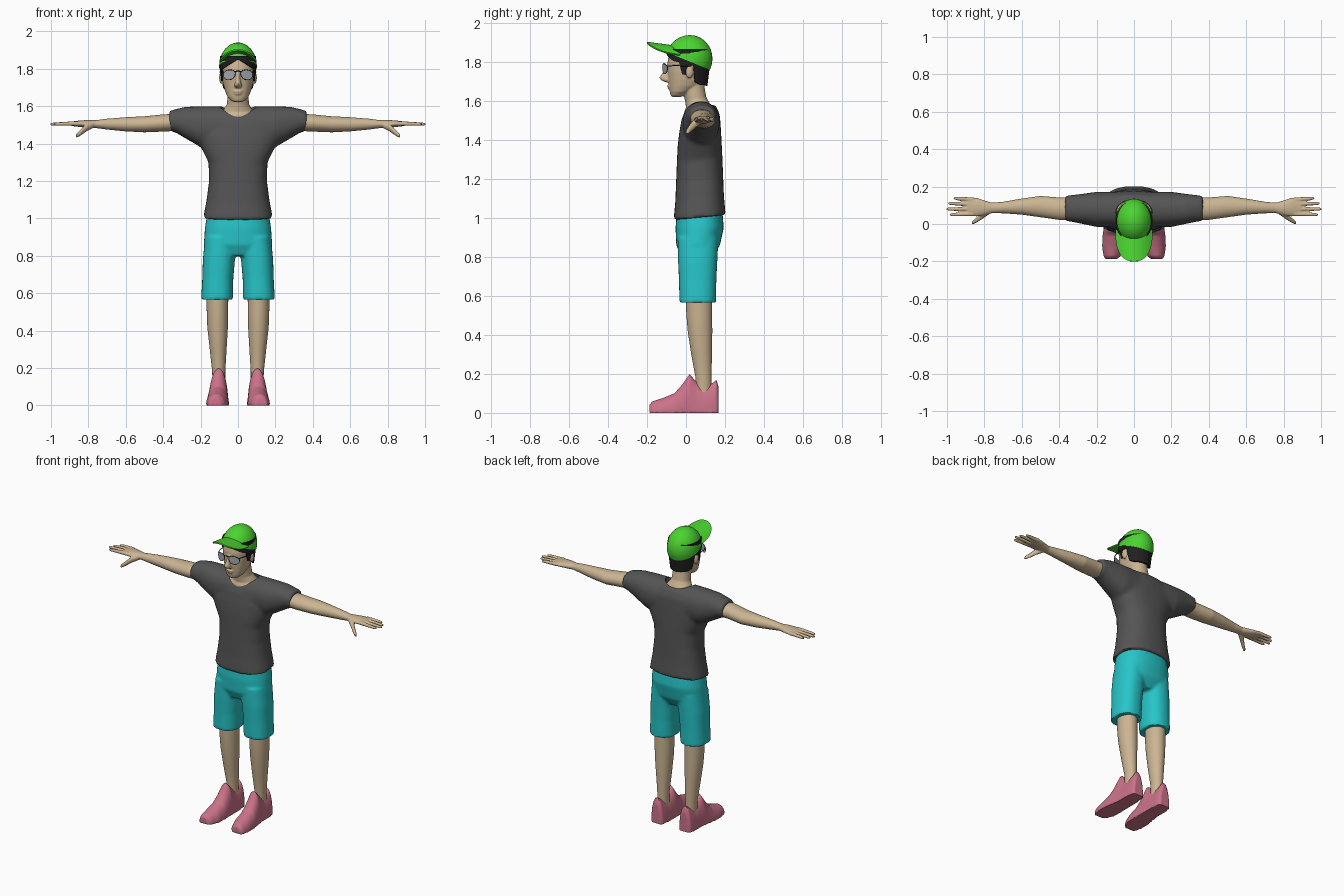
import bpy, bmesh
from math import sin, cos, pi, radians, copysign
from mathutils import Vector, Matrix

if "Cube" in bpy.data.objects:
    bpy.data.objects.remove(bpy.data.objects["Cube"])


def mat(name, c):
    m = bpy.data.materials.new(name)
    m.diffuse_color = (*c, 1)
    m.use_nodes = True
    m.node_tree.nodes["Principled BSDF"].inputs["Base Color"].default_value = m.diffuse_color
    return m


SKIN = mat("skin", (0.60, 0.46, 0.29))
CLOTH = mat("shirt_cloth", (0.09, 0.09, 0.09))
TEAL = mat("shorts_cloth", (0.02, 0.56, 0.58))
PINK = mat("shoe_pink", (0.60, 0.17, 0.25))
GREEN = mat("cap_green", (0.07, 0.66, 0.03))
BLACK = mat("hair_black", (0.015, 0.014, 0.014))
LENS = mat("lens_grey", (0.36, 0.38, 0.41))


def loft(bm, rings, axis='z', p=2.0, n=32, tilt=0, floor=False, caps=True):
    """Skin superellipse rings (t, a, b, ra, rb) strung along an axis."""
    loops = []
    for t, a, b, ra, rb in rings:
        loop = []
        for i in range(n):
            c, s = cos(2 * pi * i / n), sin(2 * pi * i / n)
            u = a + ra * copysign(abs(c) ** (2 / p), c)
            v = b + rb * copysign(abs(s) ** (2 / p), s)
            if floor:
                v = max(v, 0)
            co = {'x': (t, u, v), 'y': (u, t, v), 'z': (u, v, t + tilt * (v - b))}[axis]
            loop.append(bm.verts.new(co))
        loops.append(loop)
    for l0, l1 in zip(loops, loops[1:]):
        for i in range(n):
            j = (i + 1) % n
            bm.faces.new((l0[i], l0[j], l1[j], l1[i]))
    if caps:
        bm.faces.new(loops[0])
        bm.faces.new(loops[-1])


def ball(bm, loc, size):
    m = Matrix.Translation(loc) @ Matrix.Diagonal((*size, 1))
    bmesh.ops.create_uvsphere(bm, u_segments=20, v_segments=12, radius=1, matrix=m)


def sheet(bm, fn, nu, nv):
    """Grid surface from fn(u, v), both 0..1."""
    g = [[bm.verts.new(fn(i / nu, j / nv)) for j in range(nv + 1)] for i in range(nu + 1)]
    for i in range(nu):
        for j in range(nv):
            bm.faces.new((g[i][j], g[i + 1][j], g[i + 1][j + 1], g[i][j + 1]))


def finish(name, bm, material, mirror=False, voxel=0, smooth=3, solid=0, cutter=None):
    """Make the object, blend its pieces, apply modifiers and shade."""
    bmesh.ops.recalc_face_normals(bm, faces=bm.faces)
    ob = bpy.data.objects.new(name, bpy.data.meshes.new(name))
    bm.to_mesh(ob.data)
    bm.free()
    bpy.context.collection.objects.link(ob)
    if solid:
        m = ob.modifiers.new("solid", 'SOLIDIFY')
        m.thickness, m.offset = solid, 0
    if mirror:
        m = ob.modifiers.new("mirror", 'MIRROR')
        m.use_clip = False
        m.use_mirror_merge = False
    if voxel:
        m = ob.modifiers.new("blend", 'REMESH')
        m.mode, m.voxel_size = 'VOXEL', voxel
        m = ob.modifiers.new("smooth", 'SMOOTH')
        m.factor, m.iterations = 0.5, smooth
    if cutter:
        m = ob.modifiers.new("cut", 'BOOLEAN')
        m.operation, m.object, m.solver = 'DIFFERENCE', cutter, 'EXACT'
    dg = bpy.context.evaluated_depsgraph_get()
    me = bpy.data.meshes.new_from_object(ob.evaluated_get(dg))
    ob.modifiers.clear()
    ob.data = me
    me.materials.clear()
    if material:
        me.materials.append(material)
    for o in bpy.context.selected_objects:
        o.select_set(False)
    ob.select_set(True)
    bpy.context.view_layer.objects.active = ob
    bpy.ops.object.shade_smooth_by_angle(angle=radians(45))
    return ob


def tube(name, pts, r, material, cyclic=False):
    cu = bpy.data.curves.new(name, 'CURVE')
    cu.dimensions, cu.bevel_depth, cu.bevel_resolution = '3D', r, 2
    sp = cu.splines.new('POLY')
    sp.points.add(len(pts) - 1)
    for q, co in zip(sp.points, pts):
        q.co = (*co, 1)
    sp.use_cyclic_u = cyclic
    cu.materials.append(material)
    bpy.context.collection.objects.link(bpy.data.objects.new(name, cu))


# Neck hole cutter
bm = bmesh.new()
loft(bm, [(1.552, 0, .062, .094, .070), (1.70, 0, .062, .108, .075)], tilt=.3)
cut = finish("neck_hole_cutter", bm, None)
cut.hide_render = True
cut.hide_viewport = False

# Shirt: torso plus shoulder yoke with sleeves
bm = bmesh.new()
loft(bm, [(1.0, 0, .07, .187, .133)], p=2.4, tilt=.12, caps=False)
first = list(bm.verts)
bmesh.ops.delete(bm, geom=first, context='VERTS')
loft(bm, [(1.003, 0, .07, .186, .134), (1.1, 0, .07, .168, .125), (1.2, 0, .07, .155, .121),
          (1.3, 0, .07, .158, .117), (1.38, 0, .07, .198, .113), (1.45, 0, .072, .23, .107),
          (1.52, 0, .076, .2, .098), (1.575, 0, .082, .13, .07)], p=2.4, tilt=.1)
side = [(.05, .075, 1.485, .095, .113), (.12, .077, 1.485, .095, .115), (.2, .078, 1.49, .094, .109),
        (.28, .081, 1.512, .08, .085), (.33, .083, 1.521, .072, .064), (.368, .084, 1.522, .068, .052)]
loft(bm, [(-x, *r) for x, *r in side[::-1]] + side, 'x', p=2.2)
finish("shirt", bm, CLOTH, voxel=.011, smooth=4, cutter=cut)

# Shorts: hips and two legs
bm = bmesh.new()
loft(bm, [(1.025, 0, .07, .165, .118), (.95, 0, .07, .177, .124), (.86, 0, .062, .183, .112),
          (.80, 0, .057, .165, .08)], p=2.3)
for s in (1, -1):
    loft(bm, [(.566, s * .112, .06, .085, .094), (.68, s * .108, .06, .083, .096),
              (.78, s * .102, .06, .086, .101), (.9, s * .088, .062, .088, .105)], p=2.3)
finish("shorts", bm, TEAL, voxel=.009)

# Bare legs
bm = bmesh.new()
loft(bm, [(.09, .102, .09, .034, .04), (.18, .103, .09, .035, .041), (.3, .106, .08, .045, .053),
          (.42, .109, .072, .055, .063), (.5, .11, .068, .057, .066), (.63, .11, .066, .059, .069)])
finish("legs", bm, SKIN, mirror=True)

# Shoes: flat-soled sections from toe to heel
bm = bmesh.new()
shoe = [(-.188, .122, .03, .042), (-.172, .117, .046, .06), (-.12, .111, .06, .076), (-.06, .108, .06, .1),
        (-.02, .106, .056, .145), (.018, .104, .052, .2), (.05, .103, .05, .165), (.09, .103, .05, .138),
        (.13, .103, .048, .15), (.157, .103, .043, .17), (.168, .103, .032, .13)]
loft(bm, [(y, x, 0, w, h) for y, x, w, h in shoe], 'y', p=2.1, floor=True)
finish("shoes", bm, PINK, mirror=True, voxel=.006, smooth=2)

# Arms with palm, fingers and thumb
bm = bmesh.new()
loft(bm, [(.3, .08, 1.515, .06, .046), (.4, .082, 1.51, .06, .046), (.5, .093, 1.503, .057, .043),
          (.6, .093, 1.503, .043, .038), (.7, .088, 1.504, .031, .029), (.76, .086, 1.504, .028, .021),
          (.80, .086, 1.505, .04, .021), (.84, .09, 1.506, .05, .018), (.88, .092, 1.506, .049, .013),
          (.895, .092, 1.506, .044, .01)], 'x')
for y0, y1, tip in ((.053, .05, .985), (.08, .08, 1.004), (.106, .11, .993), (.131, .138, .965)):
    loft(bm, [(.86, y0, 1.507, .012, .012), (.93, (y0 + y1) / 2, 1.506, .0105, .0105),
              (tip - .012, y1, 1.504, .009, .008), (tip, y1, 1.504, .005, .005)], 'x', n=12)
loft(bm, [(.775, .07, 1.5, .018, .018), (.81, .045, 1.485, .018, .02), (.84, .022, 1.46, .014, .017),
          (.862, .008, 1.443, .01, .012), (.868, .005, 1.438, .005, .006)], 'x', n=14)
finish("arms", bm, SKIN, mirror=True, voxel=.0045, smooth=2)

# Head, neck, nose, lips, chin and ears
bm = bmesh.new()
loft(bm, [(1.622, 0, -.05, .022, .02), (1.63, 0, -.043, .038, .036), (1.65, 0, -.028, .056, .056),
          (1.68, 0, -.008, .069, .08), (1.71, 0, .001, .077, .092), (1.75, 0, .005, .083, .1),
          (1.8, 0, .008, .087, .103), (1.85, 0, .012, .082, .098), (1.89, 0, .015, .06, .07)], p=2.2)
loft(bm, [(1.5, 0, .065, .11, .075), (1.56, 0, .062, .1, .07), (1.578, 0, .062, .078, .062),
          (1.61, 0, .05, .059, .055), (1.66, 0, .04, .056, .056), (1.72, 0, .035, .055, .055)], tilt=.15)
loft(bm, [(1.698, 0, -.093, .012, .012), (1.708, 0, -.1, .021, .028), (1.722, 0, -.105, .018, .032),
          (1.75, 0, -.098, .011, .021), (1.785, 0, -.09, .009, .012)], n=16)
ball(bm, (0, -.083, 1.679), (.026, .014, .006))
ball(bm, (0, -.081, 1.667), (.022, .013, .007))
ball(bm, (0, -.062, 1.64), (.024, .019, .016))
for s in (1, -1):
    ball(bm, (s * .089, .018, 1.752), (.012, .02, .033))
finish("head", bm, SKIN, voxel=.005, smooth=2)


# Hair with fringe, sideburns and nape
def hair(u, v):
    d = abs(u - .5) * 360
    keys = [(0, 1.85), (50, 1.805), (66, 1.80), (70, 1.74), (86, 1.735), (90, 1.785), (104, 1.785),
            (110, 1.70), (130, 1.685), (181, 1.68)]
    for (a, za), (b, zb) in zip(keys, keys[1:]):
        if a <= d <= b:
            low = za + (zb - za) * (d - a) / (b - a)
            break
    z = 1.868 + (low - 1.868) * v
    f = 1 - max(0, 1.8 - z) * 1.2
    t = (u - .5) * 2 * pi
    return (.09 * f * sin(t), .012 - .106 * f * cos(t), z)


bm = bmesh.new()
sheet(bm, hair, 90, 8)
bmesh.ops.remove_doubles(bm, verts=bm.verts, dist=1e-5)
finish("hair", bm, BLACK, solid=.014)

# Cap dome, tipped back
bm = bmesh.new()
loft(bm, [(.126 * sin(a), 0, 0, .101 * cos(a), .12 * cos(a))
          for a in (radians(k) for k in (-4, 8, 20, 32, 44, 56, 68, 78, 86, 89.5))])
bmesh.ops.transform(bm, verts=bm.verts,
                    matrix=Matrix.Translation((0, .015, 1.815)) @ Matrix.Rotation(radians(-22), 4, 'X'))
finish("cap_dome", bm, GREEN)


# Cap brim, arched across and rounded in plan
def brim(u, v):
    s = -cos(pi * u)
    x = .096 * s
    y = -.03 - v * (.03 + .14 * (1 - abs(s) ** 2.6) ** .5)
    return (x, y, 1.888 + .13 * (-y - .1) - 4.5 * x * x)


bm = bmesh.new()
sheet(bm, brim, 28, 10)
finish("cap_brim", bm, GREEN, solid=.009)

# Sunglasses: teardrop lenses, rims, bridge and temples
for s, tag in ((1, "left"), (-1, "right")):
    rim = []
    for i in range(28):
        c, d = cos(2 * pi * i / 28), sin(2 * pi * i / 28)
        x = .046 + .031 * c - .004 * d
        rim.append(Vector((s * x, -.118 + 6 * (x - .015) ** 2, 1.772 + (.022 if d > 0 else .031) * d)))
    bm = bmesh.new()
    bm.faces.new([bm.verts.new(q) for q in rim])
    finish(tag + "_lens", bm, LENS, solid=.003)
    tube(tag + "_lens_rim", rim, .002, BLACK, True)
    tube(tag + "_temple", [(s * .076, -.096, 1.782), (s * .09, -.06, 1.783), (s * .097, .025, 1.782)], .0025, BLACK)
tube("glasses_bridge", [(-.018, -.117, 1.785), (0, -.12, 1.788), (.018, -.117, 1.785)], .0025, BLACK)
